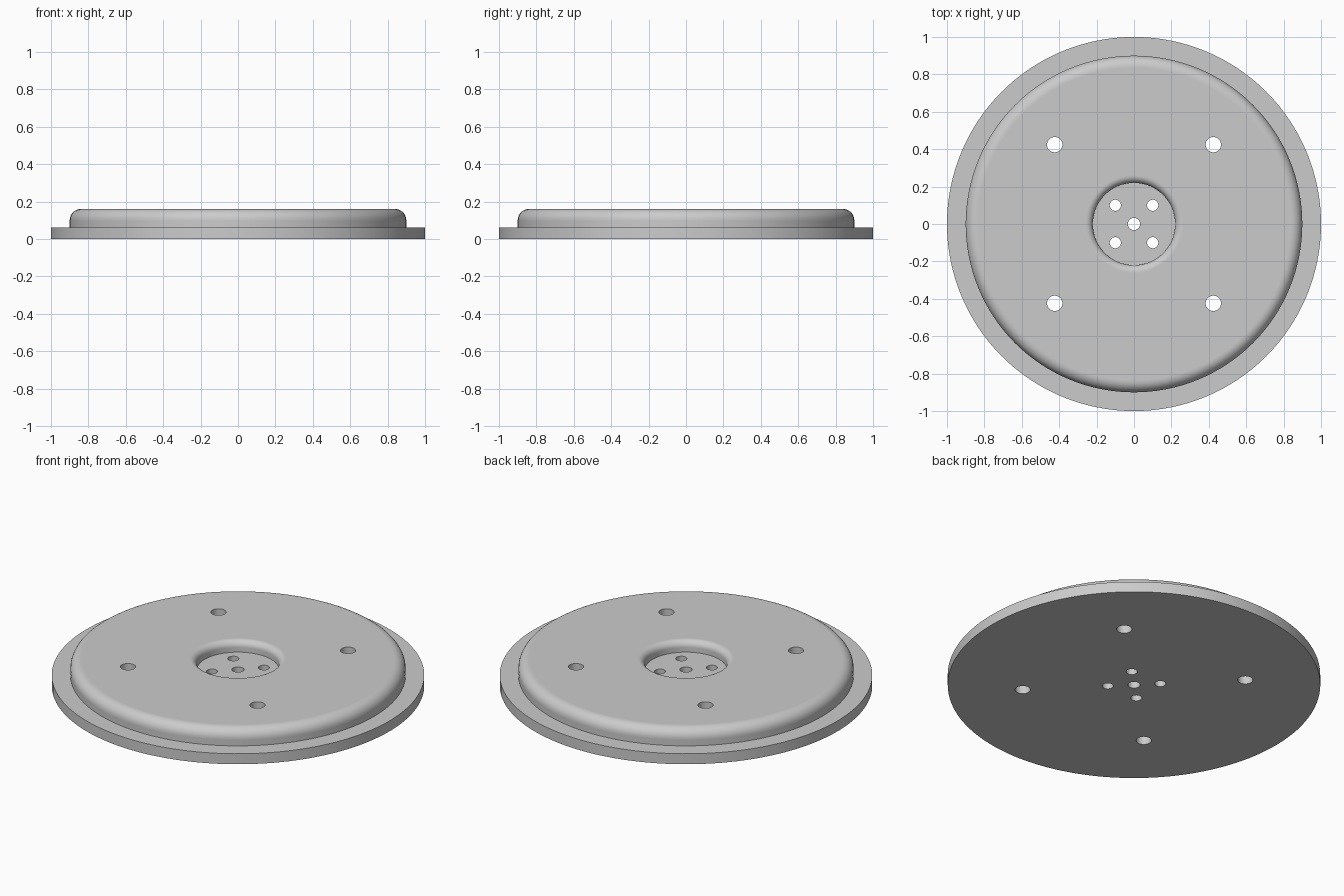
import bpy, bmesh
from math import pi, sin, cos, radians
from mathutils import Matrix

cube = bpy.data.objects.get("Cube")
if cube:
    bpy.data.objects.remove(cube, do_unlink=True)

SEGMENTS = 128
TOP, FLANGE, FLOOR = 0.16, 0.062, 0.095

grey = bpy.data.materials.new("plain_grey")
grey.use_nodes = True
colour = (0.6, 0.6, 0.6, 1)
grey.diffuse_color = colour
grey.node_tree.nodes["Principled BSDF"].inputs["Base Color"].default_value = colour


def add_object(name, bm):
    mesh = bpy.data.meshes.new(name)
    bmesh.ops.recalc_face_normals(bm, faces=bm.faces)
    bm.to_mesh(mesh)
    bm.free()
    obj = bpy.data.objects.new(name, mesh)
    bpy.context.collection.objects.link(obj)
    mesh.materials.append(grey)
    return obj


def fillet(r, z, radius, start, end, steps=8):
    """Arc points (radius, height) between two angles in degrees."""
    angles = [radians(start + (end - start) * i / steps) for i in range(steps + 1)]
    return [(r + radius * cos(a), z + radius * sin(a)) for a in angles]


# Closed cross-section: bore, recess, rounded lip, raised disc, flange
lip, edge = 0.038, 0.06
profile = [(0.033, 0), (0.033, FLOOR), (0.22, FLOOR)]
profile += fillet(0.22 + lip, TOP - lip, lip, 180, 90)
profile += [(0.262, TOP), (0.836, TOP)]
profile += fillet(0.9 - edge, TOP - edge, edge, 90, 0)
profile += [(0.9, 0.097), (0.9, FLANGE), (1, FLANGE), (1, 0)]

bm = bmesh.new()
rings = []
for i in range(SEGMENTS):
    a = 2 * pi * i / SEGMENTS
    rings.append([bm.verts.new((r * cos(a), r * sin(a), z)) for r, z in profile])
for i, ring in enumerate(rings):
    following = rings[(i + 1) % SEGMENTS]
    for j in range(len(profile)):
        k = (j + 1) % len(profile)
        bm.faces.new((ring[j], following[j], following[k], ring[k]))
plate = add_object("flanged_disc", bm)

# Through holes: four large in the disc, four small in the recess
bm = bmesh.new()
for offset, radius in ((0.424, 0.041), (0.1, 0.03)):
    for sx in (-1, 1):
        for sy in (-1, 1):
            bmesh.ops.create_cone(
                bm, cap_ends=True, segments=32, radius1=radius, radius2=radius,
                depth=1, matrix=Matrix.Translation((sx * offset, sy * offset, 0)))
cutter = add_object("hole_cutter", bm)
cutter.hide_render = True

cut = plate.modifiers.new("holes", "BOOLEAN")
cut.operation = "DIFFERENCE"
cut.solver = "EXACT"
cut.object = cutter

bpy.ops.object.select_all(action="DESELECT")
plate.select_set(True)
bpy.context.view_layer.objects.active = plate
bpy.ops.object.modifier_apply(modifier=cut.name)
bpy.data.objects.remove(cutter, do_unlink=True)
bpy.ops.object.shade_smooth_by_angle(angle=radians(30))
